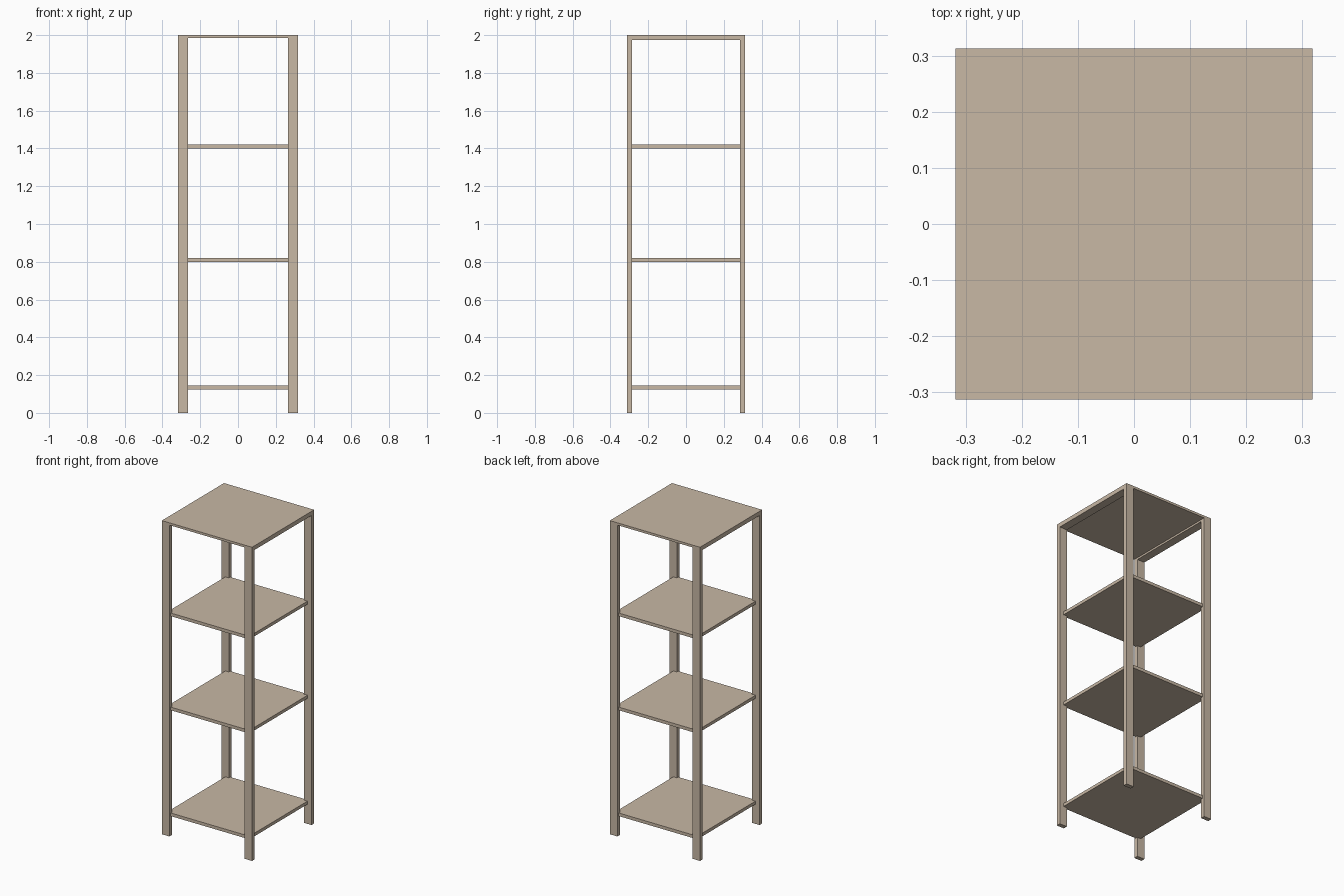
import bpy

if "Cube" in bpy.data.objects:
    bpy.data.objects.remove(bpy.data.objects["Cube"])

# One flat beige colour
beige = bpy.data.materials.new("beige")
beige.diffuse_color = (0.578, 0.479, 0.376, 1.0)
beige.use_nodes = True
beige.node_tree.nodes["Principled BSDF"].inputs["Base Color"].default_value = beige.diffuse_color

HX, HY, H = 0.318, 0.313, 2.0      # half width, half depth, height
BAR_W, BAR_T = 0.053, 0.027        # flat bar width (x) and thickness
TOP_T = 0.015


def box(name, x, y, z):
    """Box from (min, max) pairs on each axis."""
    verts = [(a, b, c) for a in x for b in y for c in z]
    faces = [(0, 1, 3, 2), (4, 6, 7, 5), (0, 4, 5, 1),
             (2, 3, 7, 6), (0, 2, 6, 4), (1, 5, 7, 3)]
    mesh = bpy.data.meshes.new(name)
    mesh.from_pydata(verts, [], faces)
    mesh.materials.append(beige)
    obj = bpy.data.objects.new(name, mesh)
    bpy.context.collection.objects.link(obj)
    return obj


def edge(sign, outer, size):
    """Range of given size lying against the outer limit on one side."""
    return tuple(sorted((sign * outer, sign * (outer - size))))


# Side frames: two legs and a top rail on each side
for sx, side in ((-1, "left"), (1, "right")):
    for sy, end in ((-1, "front"), (1, "back")):
        box(f"{end}_{side}_leg", edge(sx, HX, BAR_W), edge(sy, HY, BAR_T),
            (0, H - TOP_T))
    box(f"{side}_top_rail", edge(sx, HX, BAR_W), (-HY + BAR_T, HY - BAR_T),
        (H - BAR_T, H - TOP_T))

# Top board
box("top_board", (-HX, HX), (-HY, HY), (H - TOP_T, H))

# Shelves let halfway into the legs
for name, z in (("lower", 0.125), ("middle", 0.80), ("upper", 1.40)):
    box(f"{name}_shelf", (-0.29, 0.29), (-0.30, 0.30), (z, z + 0.02))
